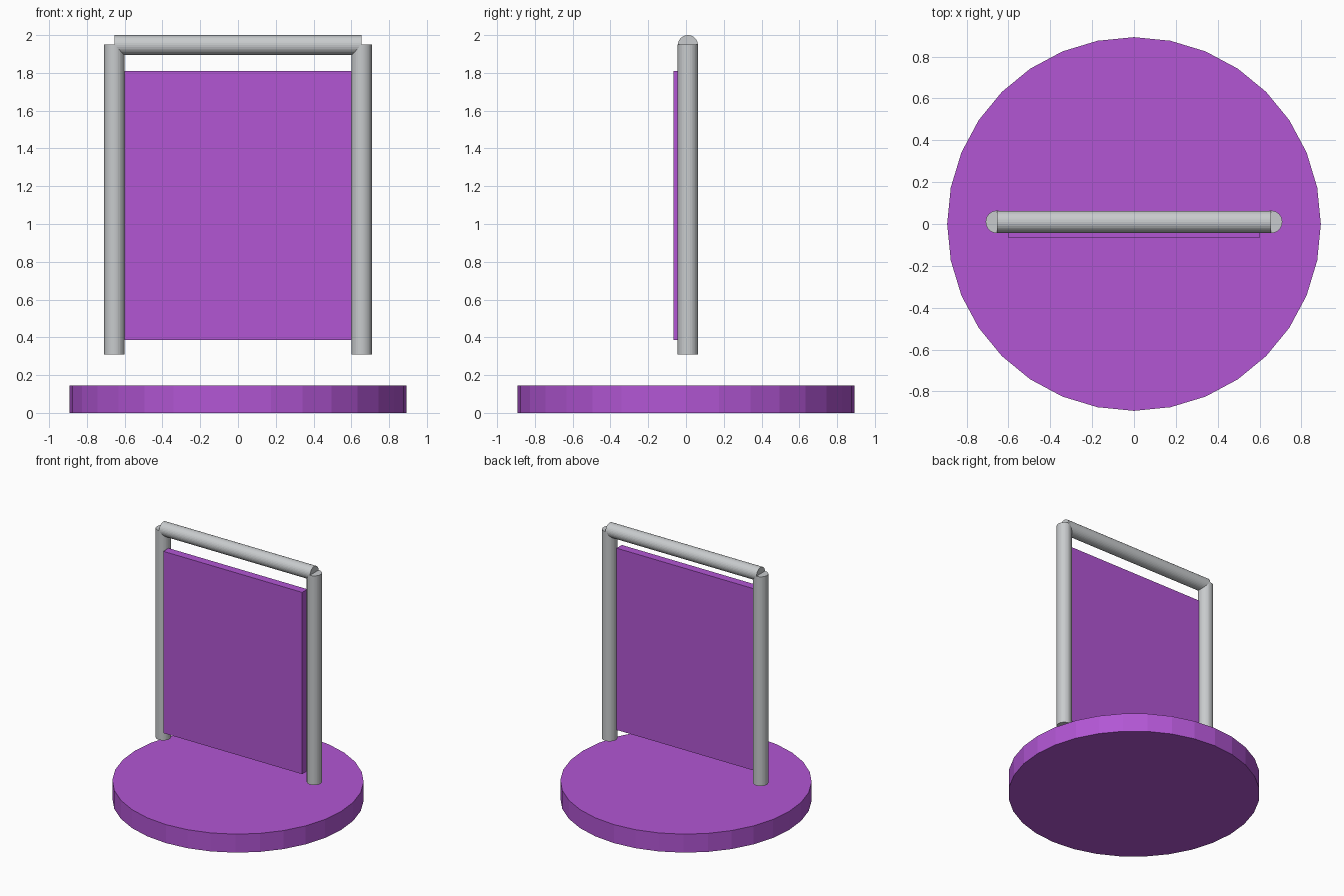
import bpy, math

if "Cube" in bpy.data.objects:
    bpy.data.objects.remove(bpy.data.objects["Cube"])


def material(name, rgb):
    m = bpy.data.materials.new(name)
    m.diffuse_color = (*rgb, 1.0)
    m.use_nodes = True
    m.node_tree.nodes["Principled BSDF"].inputs["Base Color"].default_value = m.diffuse_color
    return m


PURPLE = material("purple", (0.445, 0.093, 0.658))
GREY = material("light grey", (0.578, 0.597, 0.610))


def cylinder(name, radius, depth, location, mat, rotation=(0, 0, 0)):
    bpy.ops.mesh.primitive_cylinder_add(vertices=32, radius=radius, depth=depth,
                                        location=location, rotation=rotation)
    ob = bpy.context.object
    ob.name = name
    ob.data.materials.append(mat)
    return ob


# Round base
cylinder("base", 0.893, 0.145, (0, 0, 0.0725), PURPLE)

# Frame: two floating posts and a top bar
for side, label in ((-1, "left"), (1, "right")):
    cylinder(label + "_post", 0.054, 1.64, (side * 0.655, 0.01, 1.13), GREY)
cylinder("top_bar", 0.053, 1.31, (0, 0.01, 1.947), GREY, (0, math.pi / 2, 0))

# Sign panel, set slightly forward of the posts
bpy.ops.mesh.primitive_cube_add(size=1, location=(0, -0.0325, 1.0975))
panel = bpy.context.object
panel.name = "panel"
panel.scale = (1.204, 0.065, 1.425)
bpy.ops.object.transform_apply(location=False, rotation=False, scale=True)
panel.data.materials.append(PURPLE)
